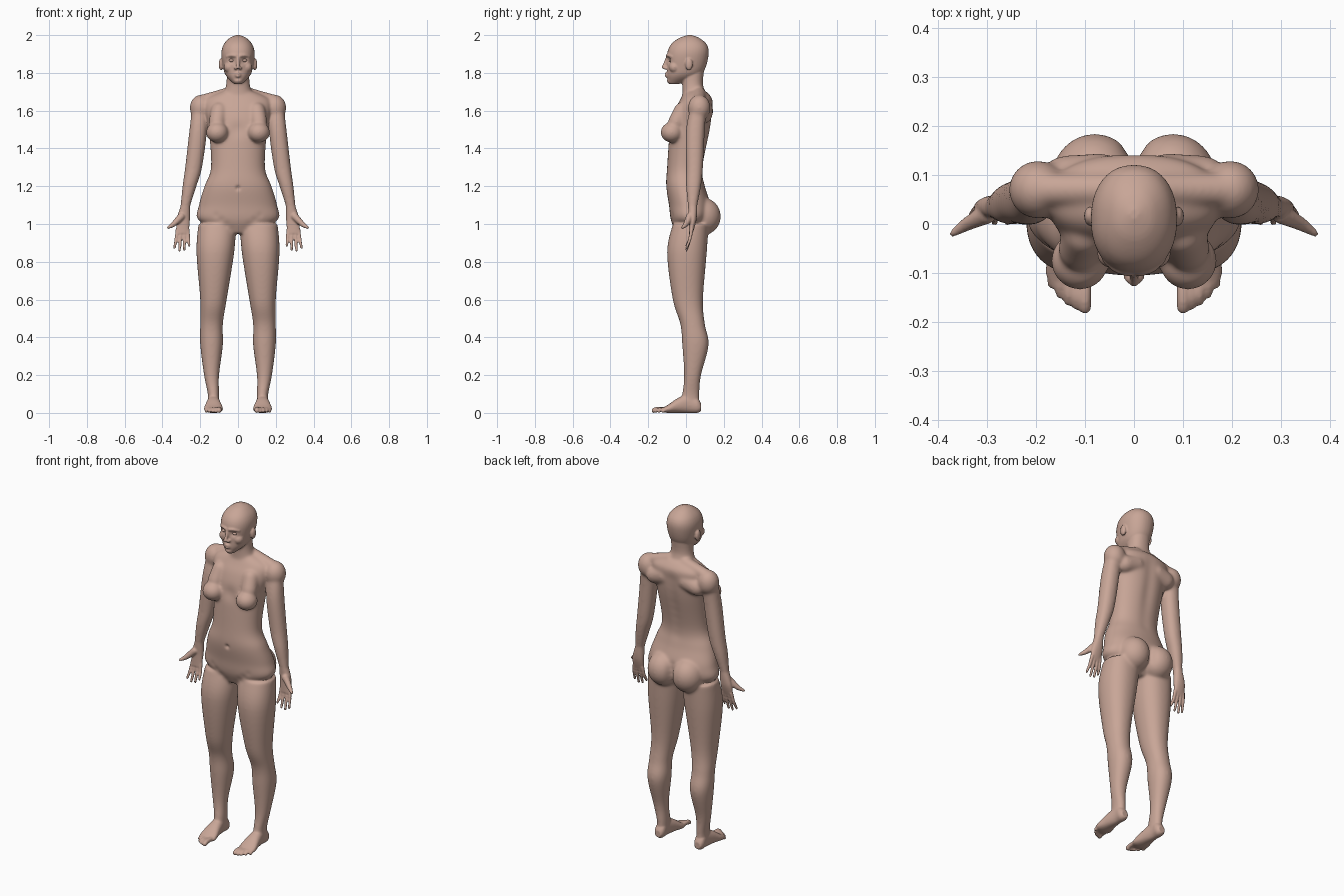
import bpy, bmesh, math
from mathutils import Vector, Matrix

cube = bpy.data.objects.get("Cube")
if cube:
    bpy.data.objects.remove(cube)

skin = bpy.data.materials.new("warm skin")
skin.use_nodes = True
tone = (0.58, 0.38, 0.31, 1)
skin.diffuse_color = tone
skin.node_tree.nodes["Principled BSDF"].inputs["Base Color"].default_value = tone

bm = bmesh.new()


def blend(before, start, end, after, t):
    """Catmull-Rom value between start and end."""
    slope_in, slope_out = (end - before) / 2, (after - start) / 2
    rise = end - start
    curve = slope_in + slope_out - 2 * rise
    return start + t * (slope_in + t * (rise - slope_in - curve + t * curve))


def spline(rows, steps):
    """Smoothly fill in every column of a table of rows."""
    filled = []
    last = len(rows) - 1
    for i in range(last):
        near = rows[max(i - 1, 0)], rows[i], rows[i + 1], rows[min(i + 2, last)]
        for step in range(steps):
            filled.append([blend(*column, step / steps) for column in zip(*near)])
    return filled + [rows[last]]


def superpoint(angle, power):
    """Point on a unit superellipse."""
    return [math.copysign(abs(f) ** (2 / power), f) for f in (math.cos(angle), math.sin(angle))]


def loft(rows, upright=True, power=2.2, sides=40):
    """Rows hold: station, x centre, half width, low edge, high edge."""
    rings = []
    for station, centre, half, low, high in spline(rows, 6):
        ring = []
        for k in range(sides):
            across, along = superpoint(math.tau * k / sides, power)
            x = centre + half * across
            v = (low + high + (high - low) * along) / 2
            ring.append(bm.verts.new((x, v, station) if upright else (x, station, v)))
        rings.append(ring)
    for ring, after in zip(rings, rings[1:]):
        for k in range(sides):
            bm.faces.new((ring[k - 1], ring[k], after[k], after[k - 1]))
    bm.faces.new(rings[0])
    bm.faces.new(rings[-1])


def ball(centre, radii):
    place = Matrix.Translation(centre) @ Matrix.Diagonal((*radii, 1))
    bmesh.ops.create_icosphere(bm, subdivisions=3, radius=1, matrix=place)


def strand(*points):
    """Rounded tapering limb; points hold x, y, z, radius."""
    for x, y, z, radius in spline(points, 9):
        ball((x, y, z), (radius, radius, radius))


def mirror_all():
    copy = bmesh.ops.duplicate(bm, geom=bm.verts[:] + bm.edges[:] + bm.faces[:])
    verts = [item for item in copy["geom"] if isinstance(item, bmesh.types.BMVert)]
    bmesh.ops.scale(bm, vec=(-1, 1, 1), verts=verts)


def bake(obj):
    """Replace the mesh by its modified result."""
    graph = bpy.context.evaluated_depsgraph_get()
    obj.data = bpy.data.meshes.new_from_object(obj.evaluated_get(graph))
    obj.modifiers.clear()


def add_object(name, source):
    mesh = bpy.data.meshes.new(name)
    source.to_mesh(mesh)
    source.free()
    obj = bpy.data.objects.new(name, mesh)
    bpy.context.collection.objects.link(obj)
    return obj


def finish(obj):
    obj.data.materials.clear()
    obj.data.materials.append(skin)
    obj.data.shade_smooth()


# Leg
loft([(1, .11, .1, -.07, .12), (.85, .12, .1, -.1, .11), (.6, .13, .07, -.07, .09),
      (.47, .14, .06, -.03, .1), (.36, .14, .06, -.02, .12), (.2, .14, .04, -.01, .08),
      (.1, .13, .03, -.02, .07), (.04, .13, .03, -.03, .07)])

# Foot
loft([(.08, .13, .02, .01, .05), (.06, .13, .03, 0, .08), (.02, .13, .03, 0, .1),
      (-.04, .13, .04, 0, .08), (-.1, .13, .05, 0, .04), (-.14, .13, .03, .01, .02)], upright=False)

# Toes, following the curve of the foot
for k in range(5):
    thick = .009 if k else .013
    x, tip = .1 + .017 * k, .003 * k * k - .17
    strand((x, -.1, .02, thick), (x, tip + .02, .02, thick), (x, tip, thick, thick))

# Arm
loft([(1.64, .2, .04, .03, .11), (1.5, .21, .047, 0, .1), (1.3, .235, .045, 0, .09),
      (1.2, .257, .037, 0, .08), (1.1, .278, .026, .01, .06)])

# Palm
loft([(1.1, .278, .025, .01, .06), (1.02, .29, .035, .015, .055), (.95, .294, .034, .015, .035)])

# Fingers, spreading from the knuckles
for k in range(4):
    knuckle, tip = .32 - .018 * k, .336 - .026 * k
    end = .86 + .009 * (k - 1.3) ** 2
    strand((knuckle, .03, .97, .01), ((knuckle + tip) / 2, .02, .92, .009), (tip, .003, end, .007))

# Thumb
strand((.3, .02, 1.04, .02), (.34, 0, 1, .014), (.37, -.02, .98, .007))

# Shoulder and shoulder blade
ball((.196, .07, 1.615), (.06, .06, .07))
strand((.05, .07, 1.69, .035), (.19, .07, 1.65, .035))
strand((.07, .09, 1.6, .055), (.14, .09, 1.58, .05))

# Chest
ball((.11, -.075, 1.485), (.06, .06, .055))
strand((.1, -.02, 1.6, .045), (.11, -.05, 1.54, .045))

# Hip
ball((.08, .09, 1.04), (.09, .095, .1))

# Ear, cheek, brow ridge and nostril
ball((.09, .016, 1.845), (.012, .02, .032))
ball((.045, -.06, 1.83), (.03, .03, .03))
strand((.01, -.1, 1.89, .008), (.035, -.093, 1.892, .008), (.058, -.072, 1.886, .008))
ball((.012, -.108, 1.825), (.009, .012, .008))

mirror_all()

# Torso
loft([(.95, 0, .07, -.05, .07), (1.02, 0, .21, -.08, .12), (1.1, 0, .207, -.09, .13),
      (1.2, 0, .178, -.105, .1), (1.3, 0, .143, -.1, .09), (1.5, 0, .155, -.085, .13),
      (1.6, 0, .175, -.06, .14), (1.66, 0, .17, -.03, .14), (1.7, 0, .09, -.01, .11)])

# Neck
loft([(1.66, 0, .09, -.02, .12), (1.74, 0, .062, -.02, .09), (1.84, 0, .06, -.03, .1)])

# Head
loft([(1.74, 0, .02, -.09, -.04), (1.78, 0, .06, -.1, .06), (1.82, 0, .077, -.1, .1),
      (1.9, 0, .088, -.1, .12), (1.95, 0, .076, -.08, .11), (1.985, 0, .044, -.035, .07),
      (2, 0, .01, .01, .03)])

# Nose, lips and chin
strand((0, -.1, 1.88, .008), (0, -.11, 1.85, .009), (0, -.12, 1.83, .009))
for height in (1.783, 1.796):
    strand((-.02, -.092, 1.79, .004), (0, -.105, height, .007), (.02, -.092, 1.79, .004))
ball((0, -.085, 1.758), (.024, .017, .014))

# Fuse the parts into one skin
body = add_object("body", bm)
fuse = body.modifiers.new("fuse", "REMESH")
fuse.mode = "VOXEL"
fuse.voxel_size = .005
bake(body)

# Soften the joins, sparing head, hands and feet
group = body.vertex_groups.new(name="soft areas")
for vert in body.data.vertices:
    x, y, z = vert.co
    limits = [1, (1.77 - z) / .06, (z - .06) / .1]
    if abs(x) > .235:
        limits.append((z - 1.05) / .1)
    group.add([vert.index], max(.05, min(limits)), "REPLACE")
soften = body.modifiers.new("soften", "SMOOTH")
soften.factor = .5
soften.iterations = 40
soften.vertex_group = group.name
bake(body)


def press(centre, radius, depth):
    """Push the skin along y with a soft falloff."""
    for vert in body.data.vertices:
        distance = (vert.co - Vector(centre)).length / radius
        if distance < 3:
            vert.co.y += depth * math.exp(-distance * distance)


# Navel, breastbone, spine furrow and cleft
press((0, -.107, 1.19), .012, .01)
press((0, -.08, 1.5), .04, .008)
for k in range(8):
    press((0, .12, 1.26 + .05 * k), .035, -.006)
for k in range(5):
    press((0, .155, .98 + .03 * k), .02, -.012)

# Groin folds, eye sockets and eyes
for name, side in (("left_eye", 1), ("right_eye", -1)):
    for k in range(4):
        press((side * .03 * (k + 1), -.085, .97 + .025 * k), .018, .004)
    press((side * .034, -.095, 1.866), .016, .014)
    shape = bmesh.new()
    place = Matrix.Translation((side * .034, -.077, 1.866)) @ Matrix.Diagonal((.015, .014, .009, 1))
    bmesh.ops.create_uvsphere(shape, u_segments=24, v_segments=16, radius=1, matrix=place)
    finish(add_object(name, shape))

finish(body)
